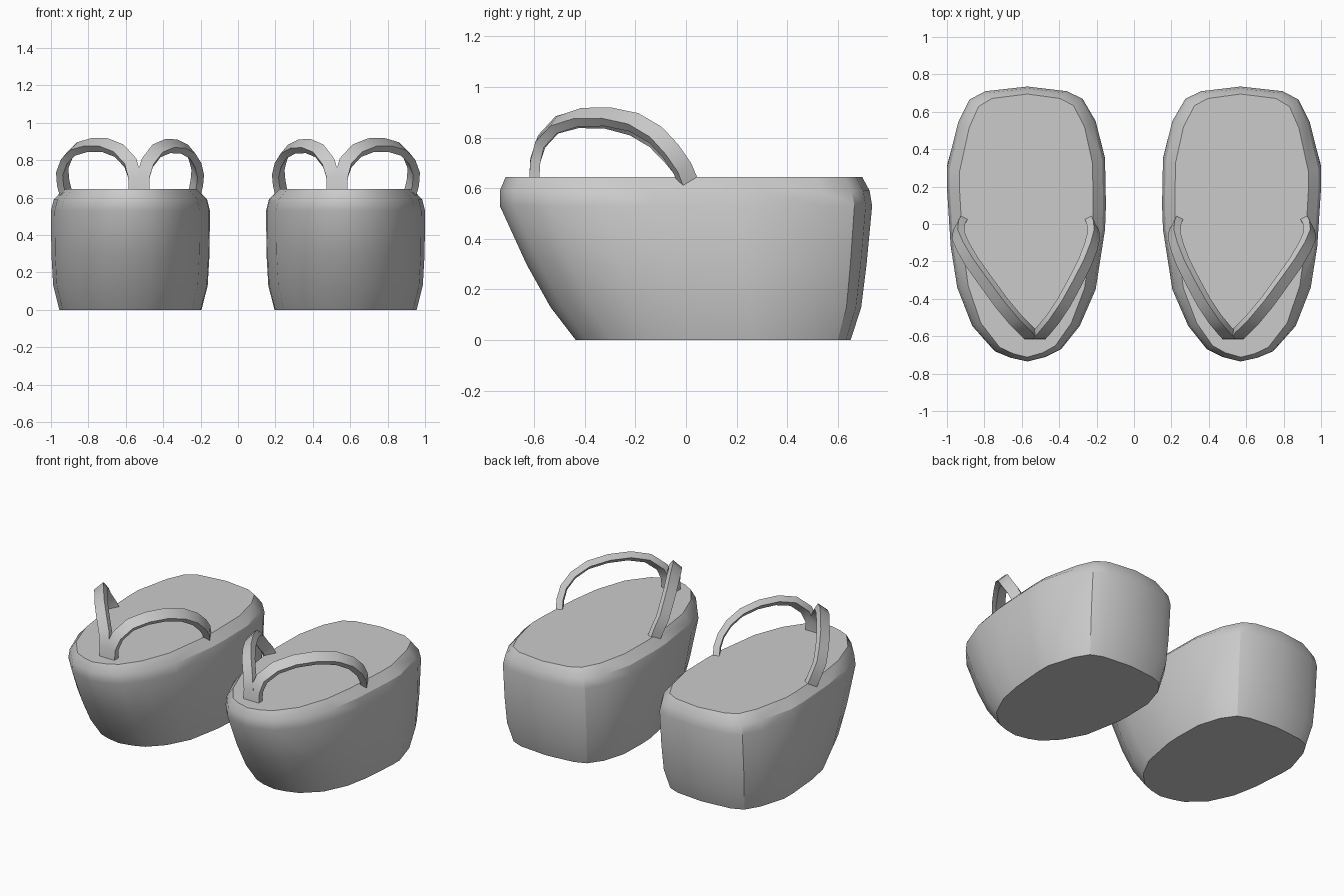
import bpy, bmesh
from mathutils import Vector

if "Cube" in bpy.data.objects:
    bpy.data.objects.remove(bpy.data.objects["Cube"])

grey = bpy.data.materials.new("plain grey")
grey.diffuse_color = (0.6, 0.6, 0.6, 1)
grey.use_nodes = True
grey.node_tree.nodes["Principled BSDF"].inputs["Base Color"].default_value = grey.diffuse_color


def finish(name, bm, angle):
    """Turn a bmesh into a part, mirrored to make the pair."""
    bmesh.ops.recalc_face_normals(bm, faces=bm.faces)
    mesh = bpy.data.meshes.new(name)
    bm.to_mesh(mesh)
    bm.free()
    mesh.materials.append(grey)
    ob = bpy.data.objects.new(name, mesh)
    bpy.context.collection.objects.link(ob)
    bpy.ops.object.select_all(action='DESELECT')
    ob.select_set(True)
    bpy.context.view_layer.objects.active = ob
    bpy.ops.object.shade_smooth_by_angle(angle=angle)
    ob.modifiers.new("pair", 'MIRROR').use_mirror_merge = False
    return ob


def loft(bm, rings):
    """Skin closed rings of points and cap both ends."""
    loops = [[bm.verts.new(p) for p in ring] for ring in rings]
    for a, b in zip(loops, loops[1:]):
        n = len(a)
        for i in range(n):
            bm.faces.new((a[i], a[(i + 1) % n], b[(i + 1) % n], b[i]))
    bm.faces.new(loops[0])
    bm.faces.new(loops[-1])


# Thick sole: one foot outline, scaled and shifted at each height
CX = 0.575
outline = [(.57, .735), (.795, .71), (.88, .665), (.94, .545), (1, .305), (1, .19),
           (.98, -.12), (.945, -.34), (.865, -.545), (.745, -.68), (.66, -.715),
           (.57, -.735), (.47, -.71), (.39, -.67), (.29, -.545), (.205, -.35),
           (.155, -.03), (.15, .1), (.155, .35), (.205, .55), (.275, .67), (.36, .71)]
# height, width scale, front y, back y
layers = [(0, .895, -.435, .65), (.13, .972, -.535, .692), (.3, .995, -.63, .713),
          (.53, 1, -.735, .735), (.59, .965, -.735, .725), (.645, .84, -.712, .695)]
rings = []
for z, s, y0, y1 in layers:
    rings.append([(CX + (x - CX) * s, y0 + (y + .735) / 1.47 * (y1 - y0), z)
                  for x, y in outline])
bm = bmesh.new()
loft(bm, rings)
finish("sole", bm, 0.5)

# Thong strap: two flat ribbons rising from the toe post and falling to the sides
outer_arm = [(.55, -.60, .62), (.552, -.595, .71), (.575, -.57, .785), (.635, -.51, .85),
             (.71, -.42, .88), (.79, -.31, .882), (.865, -.205, .86), (.915, -.12, .81),
             (.94, -.06, .745), (.935, -.015, .68), (.92, .01, .62)]
inner_arm = [(.51, -.60, .62), (.508, -.595, .71), (.485, -.57, .785), (.435, -.51, .85),
             (.375, -.42, .875), (.315, -.31, .873), (.262, -.205, .845), (.23, -.12, .795),
             (.215, -.06, .735), (.22, -.015, .68), (.232, .01, .62)]


def ribbon(name, path, width=.07, thick=.04):
    pts = [Vector(p) for p in path]
    centre = Vector((CX, -.1, .5))
    rings = []
    for i, p in enumerate(pts):
        t = (pts[min(i + 1, len(pts) - 1)] - pts[max(i - 1, 0)]).normalized()
        out = p - centre
        if i < 2:                      # toe post faces straight forward
            out = Vector((0, -1, 0))
        n = (out - t * out.dot(t)).normalized() * thick / 2
        w = t.cross(n).normalized() * width / 2
        rings.append([p + n + w, p + n - w, p - n - w, p - n + w])
    bm = bmesh.new()
    loft(bm, rings)
    finish(name, bm, 0.6)


ribbon("outer_strap", outer_arm)
ribbon("inner_strap", inner_arm)
